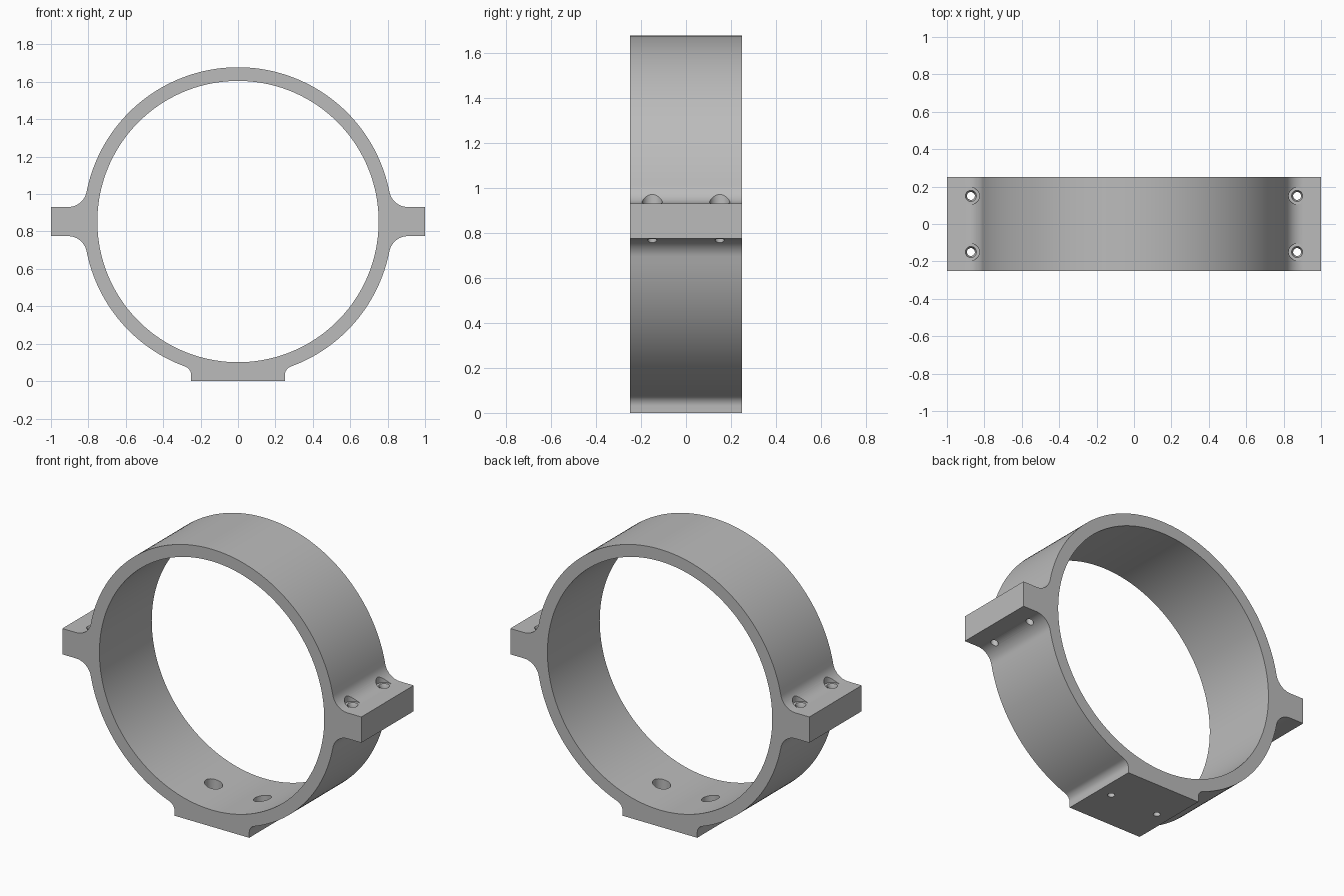
import bpy, bmesh
from math import sin, cos, pi, sqrt, atan2, radians
from mathutils import Matrix, Vector

if "Cube" in bpy.data.objects:
    bpy.data.objects.remove(bpy.data.objects["Cube"])

CENTRE_Z = 0.853
OUTER, BORE = 0.825, 0.752
HALF_DEPTH = 0.25
TAB_HALF, TAB_FILLET = 0.078, 0.1
FOOT_HALF, FOOT_FILLET = 0.25, 0.05

grey = bpy.data.materials.new("satin grey")
grey.use_nodes = True
colour = (0.5, 0.5, 0.5, 1)
grey.diffuse_color = colour
grey.node_tree.nodes["Principled BSDF"].inputs["Base Color"].default_value = colour


def arc(cx, cz, radius, start, end, steps):
    angles = [start + (end - start) * i / steps for i in range(steps + 1)]
    return [(cx + radius * cos(a), cz + radius * sin(a)) for a in angles]


def make_object(name, bm):
    bmesh.ops.recalc_face_normals(bm, faces=bm.faces)
    mesh = bpy.data.meshes.new(name)
    bm.to_mesh(mesh)
    bm.free()
    obj = bpy.data.objects.new(name, mesh)
    bpy.context.collection.objects.link(obj)
    mesh.materials.append(grey)
    return obj


def lathe(bm, profile, matrix, segments):
    """Closed turned solid from (radius, height) points on its axis."""
    rings = [[bm.verts.new(matrix @ Vector((r * cos(2 * pi * i / segments),
                                            r * sin(2 * pi * i / segments), h)))
              for i in range(segments)] for r, h in profile]
    for low, high in zip(rings, rings[1:]):
        for i in range(segments):
            j = (i + 1) % segments
            bm.faces.new((low[i], low[j], high[j], high[i]))
    bm.faces.new(rings[0][::-1])
    bm.faces.new(rings[-1])


# Fillet centres: tangent to the ring and to the foot side or tab face
foot_x = FOOT_HALF + FOOT_FILLET
foot_z = -sqrt((OUTER + FOOT_FILLET) ** 2 - foot_x ** 2)
tab_z = TAB_HALF + TAB_FILLET
tab_x = sqrt((OUTER + TAB_FILLET) ** 2 - tab_z ** 2)
foot_angle = atan2(foot_z, foot_x)
tab_angle = atan2(tab_z, tab_x)

# Right half of the outline, from the foot up to the crown
half = [(FOOT_HALF, -CENTRE_Z)]
half += arc(foot_x, foot_z, FOOT_FILLET, pi, foot_angle + pi, 10)
half += arc(0, 0, OUTER, foot_angle, -tab_angle, 32)[1:]
half += arc(tab_x, -tab_z, TAB_FILLET, pi - tab_angle, pi / 2, 14)[1:]
half += [(1, -TAB_HALF), (1, TAB_HALF)]
half += arc(tab_x, tab_z, TAB_FILLET, -pi / 2, tab_angle - pi, 14)
half += arc(0, 0, OUTER, tab_angle, pi / 2, 40)[1:]
outline = half + [(-x, z) for x, z in half[-2::-1]]

# Clamp body: the outline extruded front to back
bm = bmesh.new()
face = bm.faces.new([bm.verts.new((x, -HALF_DEPTH, z + CENTRE_Z)) for x, z in outline])
extruded = bmesh.ops.extrude_face_region(bm, geom=[face], use_keep_orig=True)
moved = [v for v in extruded["geom"] if isinstance(v, bmesh.types.BMVert)]
bmesh.ops.translate(bm, verts=moved, vec=(0, 2 * HALF_DEPTH, 0))
body = make_object("ring_clamp", bm)

# Cutters: main bore, counterbored tab holes, counterbored foot holes
bm = bmesh.new()
bore_matrix = Matrix.Translation((0, 0, CENTRE_Z)) @ Matrix.Rotation(pi / 2, 4, "X")
lathe(bm, [(BORE, -0.4), (BORE, 0.4)], bore_matrix, 160)
cutter = make_object("bore_cutter", bm)

bm = bmesh.new()
tab_top = CENTRE_Z + TAB_HALF + 0.001
tab_hole = [(0.021, 0.7), (0.021, tab_top - 0.02), (0.03, tab_top),
            (0.045, tab_top), (0.045, 1.1)]
foot_hole = [(0.02, -0.1), (0.02, 0.05), (0.05, 0.05), (0.05, 0.3)]
for side in (-1, 1):
    for y in (-0.15, 0.15):
        lathe(bm, tab_hole, Matrix.Translation((side * 0.872, y, 0)), 32)
    lathe(bm, foot_hole, Matrix.Translation((side * 0.163, 0, 0)), 32)
hole_cutter = make_object("hole_cutter", bm)

bpy.ops.object.select_all(action="DESELECT")
body.select_set(True)
bpy.context.view_layer.objects.active = body
for tool in (cutter, hole_cutter):
    cut = body.modifiers.new(tool.name, "BOOLEAN")
    cut.operation = "DIFFERENCE"
    cut.solver = "EXACT"
    cut.object = tool
    bpy.ops.object.modifier_apply(modifier=cut.name)
    bpy.data.objects.remove(tool)

bpy.ops.object.shade_smooth_by_angle(angle=radians(30))
